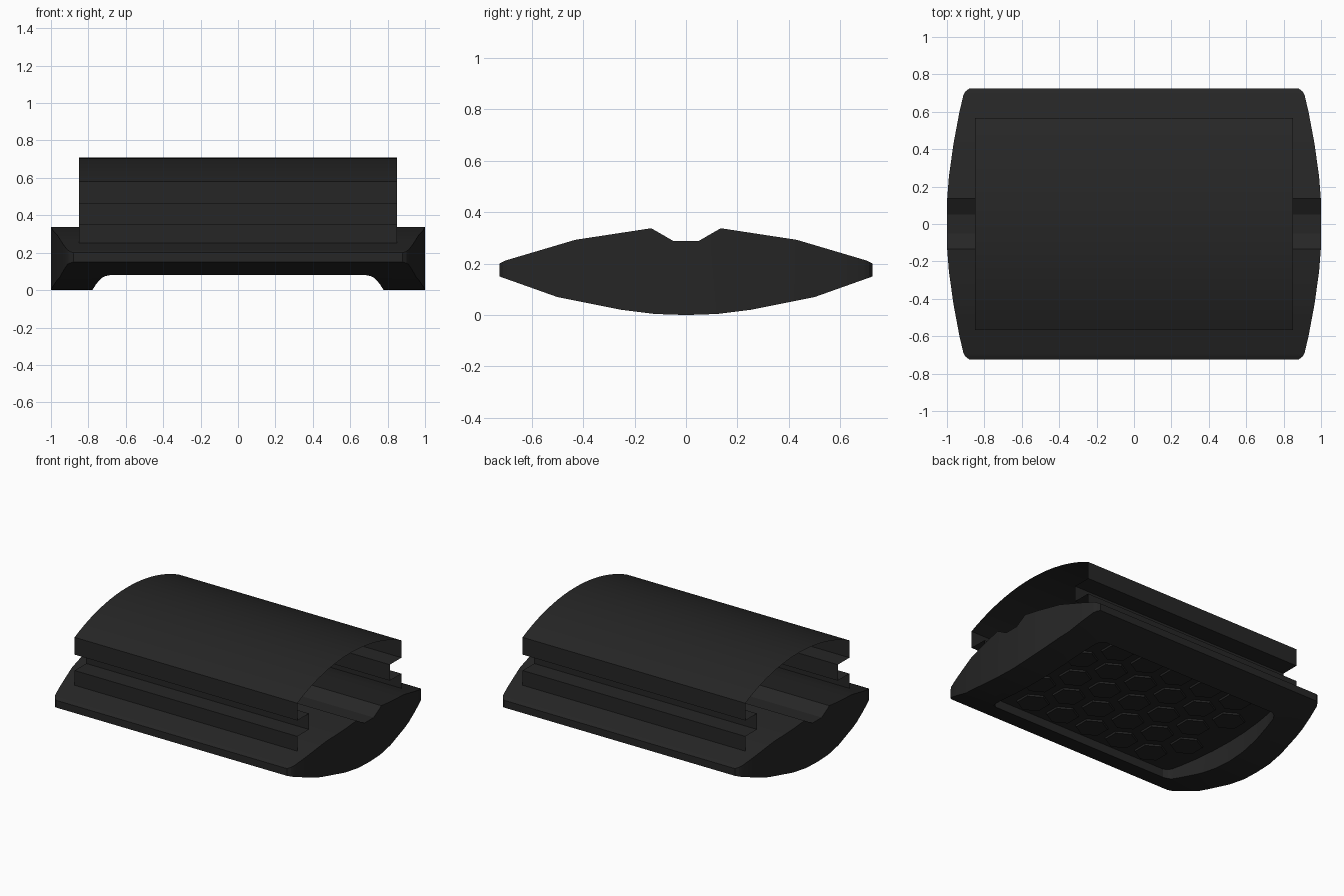
import bpy
import bmesh
import math

cube = bpy.data.objects.get("Cube")
if cube:
    bpy.data.objects.remove(cube)

black = bpy.data.materials.new("black_plastic")
black.use_nodes = True
black.diffuse_color = (0.019, 0.019, 0.019, 1)
black.node_tree.nodes["Principled BSDF"].inputs["Base Color"].default_value = black.diffuse_color


def make_object(name, bm):
    mesh = bpy.data.meshes.new(name)
    bm.to_mesh(mesh)
    bm.free()
    mesh.materials.append(black)
    obj = bpy.data.objects.new(name, mesh)
    bpy.context.collection.objects.link(obj)
    return obj


def smooth(obj, degrees):
    bpy.ops.object.select_all(action='DESELECT')
    obj.select_set(True)
    bpy.context.view_layer.objects.active = obj
    bpy.ops.object.shade_smooth_by_angle(angle=math.radians(degrees))


def loft(name, sections):
    """Solid through box sections (y, half width, bottom, top)."""
    bm = bmesh.new()
    rings = [[bm.verts.new(p) for p in ((-w, y, b), (w, y, b), (w, y, t), (-w, y, t))]
             for y, w, b, t in sections]
    for r, s in zip(rings, rings[1:]):
        for i in range(4):
            j = (i + 1) % 4
            bm.faces.new((r[i], r[j], s[j], s[i]))
    bm.faces.new(rings[0])
    bm.faces.new(rings[-1][::-1])
    bmesh.ops.recalc_face_normals(bm, faces=bm.faces)
    return make_object(name, bm)


def interpolate(points, y):
    for (a, p), (b, q) in zip(points, points[1:]):
        if y <= b:
            return p + (q - p) * (y - a) / (b - a)
    return points[-1][1]


def mirrored(values):
    return [-v for v in reversed(values) if v > 0] + list(values)


# Lens-shaped base with a notch along the top and bowed ends
top_line = [(0, 0.288), (0.05, 0.288), (0.135, 0.337), (0.43, 0.292), (0.7, 0.212), (0.725, 0.2)]
bottom_line = [(0, 0), (0.12, 0.004), (0.25, 0.02), (0.5, 0.07), (0.7, 0.141), (0.725, 0.15)]
end_line = [(0, 1), (0.12, 1), (0.25, 0.99), (0.43, 0.965), (0.6, 0.933), (0.69, 0.912),
            (0.71, 0.9), (0.725, 0.88)]
stations = sorted({y for line in (top_line, bottom_line, end_line) for y, _ in line})
base = loft("base", [(y, interpolate(end_line, abs(y)), interpolate(bottom_line, abs(y)),
                      interpolate(top_line, abs(y))) for y in mirrored(stations)])

# Recess in the underside, its ends bowed like the base
FLOOR = 0.14
recess_line = [(0, 0.78), (0.15, 0.775), (0.3, 0.76), (0.42, 0.74), (0.49, 0.725),
               (0.515, 0.71), (0.53, 0.68)]
cutter = loft("recess_cutter", [(y, interpolate(recess_line, abs(y)), -0.1, FLOOR)
                                for y in mirrored([y for y, _ in recess_line])])
cutter.hide_render = True
cut = base.modifiers.new("recess", 'BOOLEAN')
cut.operation = 'DIFFERENCE'
cut.solver = 'EXACT'
cut.object = cutter
bpy.ops.object.select_all(action='DESELECT')
base.select_set(True)
bpy.context.view_layer.objects.active = base
bpy.ops.object.modifier_apply(modifier=cut.name)
bpy.data.objects.remove(cutter)
smooth(base, 20)

# Staggered hexagonal grip pads on the recess floor
bm = bmesh.new()
for row in range(-2, 3):
    count = 5 if row % 2 == 0 else 6
    for i in range(count):
        x = (i - (count - 1) / 2) * 0.24
        made = bmesh.ops.create_cone(bm, cap_ends=True, segments=6, radius1=0.1,
                                     radius2=0.105, depth=0.012)
        bmesh.ops.translate(bm, verts=made["verts"], vec=(x, row * 0.205, FLOOR - 0.005))
make_object("grip_pads", bm)

# Open-ended arched cover with a groove along each long side
HALF, WIDTH, PEAK, EAVE = 0.85, 0.567, 0.708, 0.582
rise = PEAK - EAVE
radius = (WIDTH ** 2 + rise ** 2) / (2 * rise)
spread = math.asin(WIDTH / radius)
arch = []
for i in range(21):
    a = spread * (i / 10 - 1)
    arch.append((radius * math.sin(a), PEAK - radius + radius * math.cos(a)))
side = [(WIDTH, 0.463), (0.44, 0.463), (0.44, 0.353), (WIDTH, 0.353), (WIDTH, 0.25)]
profile = [(-y, z) for y, z in reversed(side)] + arch + side
bm = bmesh.new()
pairs = [(bm.verts.new((-HALF, y, z)), bm.verts.new((HALF, y, z))) for y, z in profile]
for (a, b), (c, d) in zip(pairs, pairs[1:]):
    bm.faces.new((a, b, d, c))
cover = make_object("arched_cover", bm)
smooth(cover, 30)
